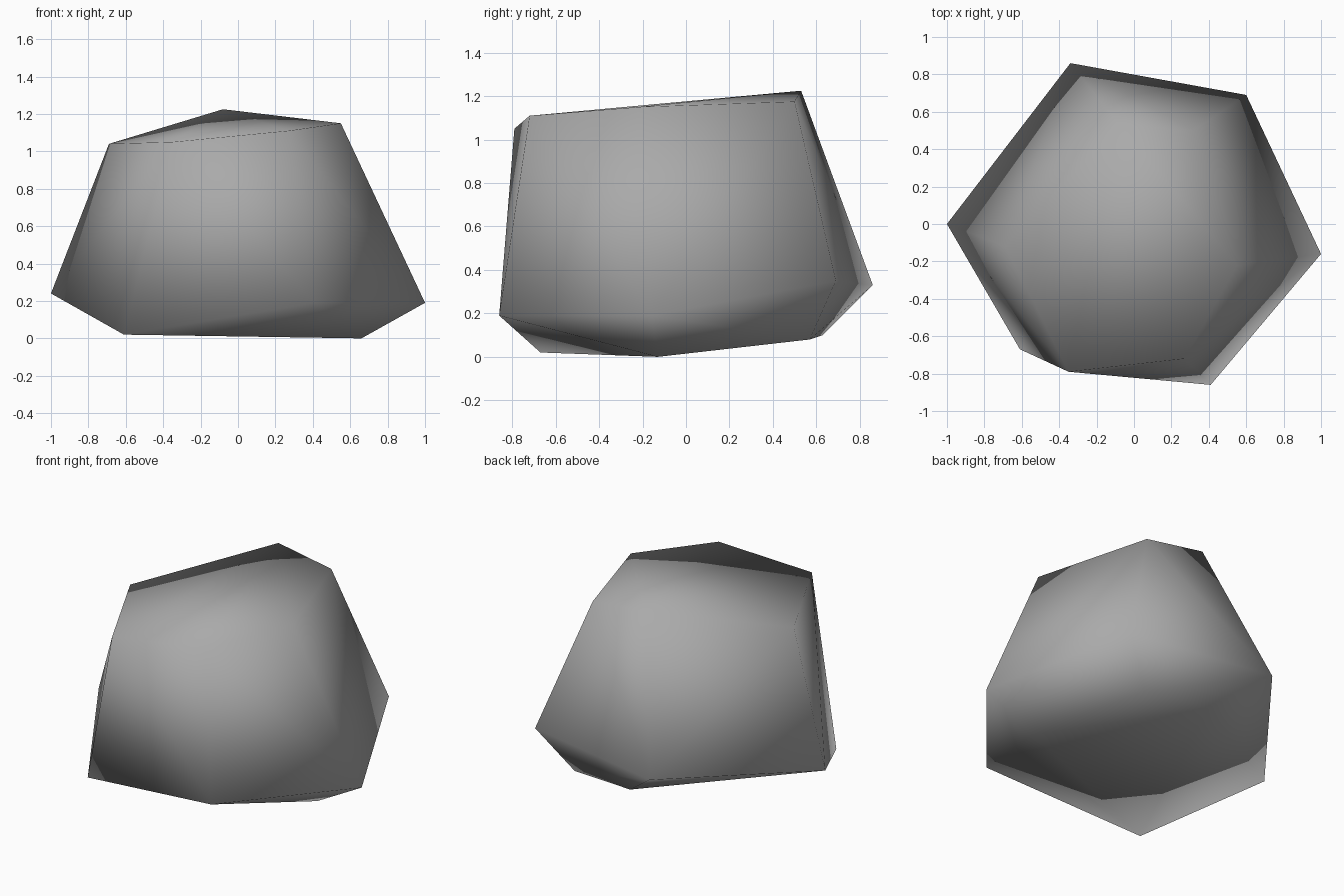
import bpy
import bmesh

# Remove the default cube only
default_cube = bpy.data.objects.get("Cube")
if default_cube:
    bpy.data.objects.remove(default_cube, do_unlink=True)


def make_material(name, colour):
    material = bpy.data.materials.new(name)
    material.use_nodes = True
    material.diffuse_color = colour
    shader = material.node_tree.nodes["Principled BSDF"]
    shader.inputs["Base Color"].default_value = colour
    shader.inputs["Roughness"].default_value = 0.9
    return material


def hull_object(name, rings, material):
    """Wrap a closed, smooth skin around rings of corner points."""
    bm = bmesh.new()
    for ring in rings:
        for corner in ring:
            bm.verts.new(corner)
    result = bmesh.ops.convex_hull(bm, input=bm.verts[:])
    inside = [g for g in result["geom_interior"] if isinstance(g, bmesh.types.BMVert)]
    if inside:
        bmesh.ops.delete(bm, geom=inside, context="VERTS")
    bmesh.ops.recalc_face_normals(bm, faces=bm.faces[:])
    for face in bm.faces:
        face.smooth = True
    mesh = bpy.data.meshes.new(name)
    bm.to_mesh(mesh)
    bm.free()
    mesh.materials.append(material)
    obj = bpy.data.objects.new(name, mesh)
    bpy.context.collection.objects.link(obj)
    return obj


# Corners of the sloping top facet
top_ring = [
    (-0.69, -0.12, 1.04), (-0.35, -0.79, 1.05), (0.27, -0.72, 1.11),
    (0.55, -0.22, 1.15), (0.32, 0.50, 1.175), (-0.08, 0.53, 1.225),
]

# Widest corners, low on the stone
waist_ring = [
    (-1.0, 0.0, 0.24), (-0.34, 0.86, 0.33), (0.60, 0.69, 0.35),
    (1.0, -0.16, 0.19), (0.41, -0.86, 0.19),
]

# Corners of the underside
base_ring = [
    (-0.61, -0.67, 0.02), (0.66, -0.13, 0.0),
    (0.40, 0.57, 0.08), (-0.04, 0.63, 0.10),
]

stone_grey = make_material("stone grey", (0.4, 0.4, 0.4, 1.0))
hull_object("rock", [top_ring, waist_ring, base_ring], stone_grey)
